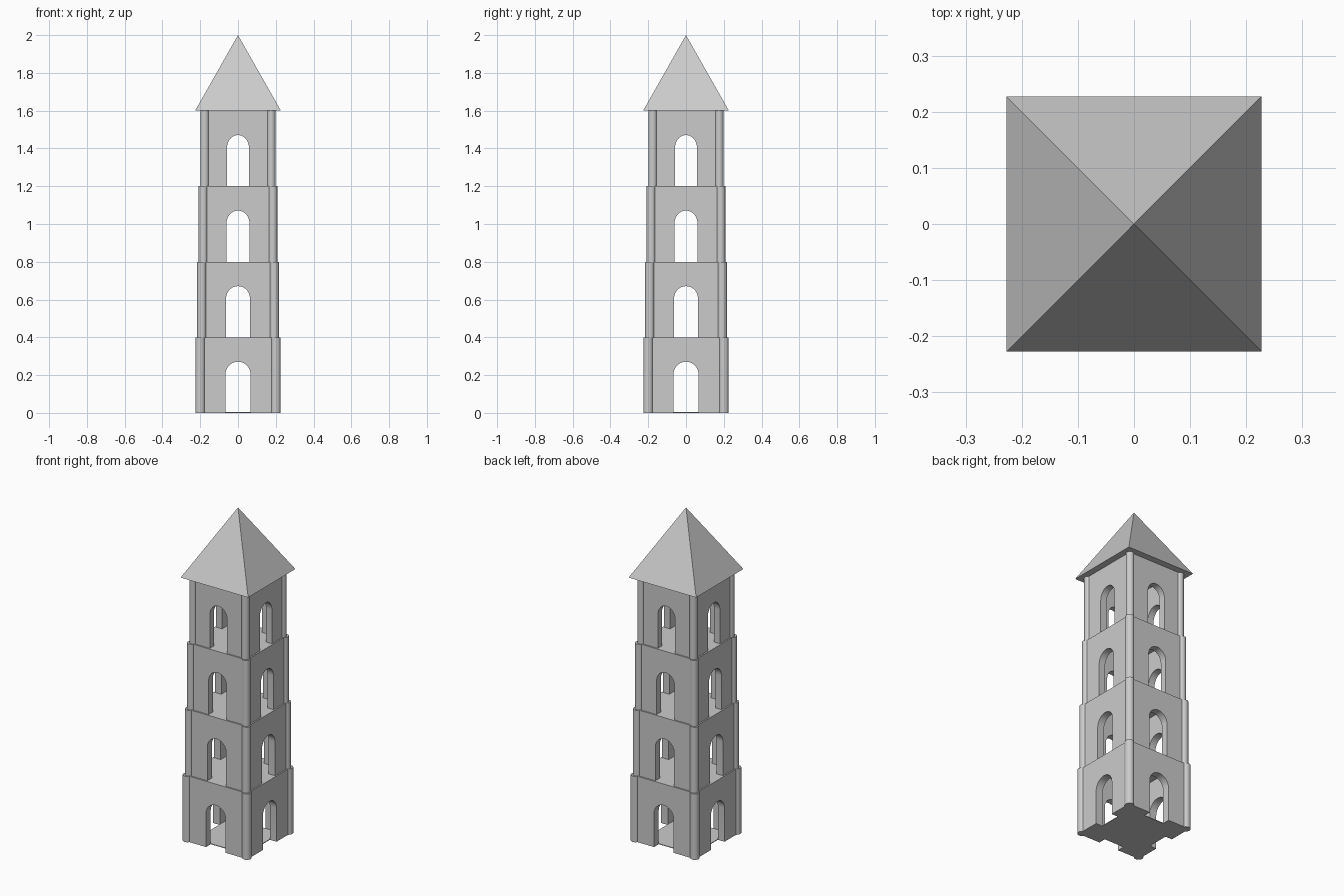
import bpy, bmesh, math
from mathutils import Matrix, Vector

old = bpy.data.objects.get("Cube")
if old:
    bpy.data.objects.remove(old, do_unlink=True)

stone = bpy.data.materials.new("grey_stone")
stone.use_nodes = True
GREY = (0.6, 0.6, 0.6, 1)
stone.diffuse_color = GREY
stone.node_tree.nodes["Principled BSDF"].inputs["Base Color"].default_value = GREY

# Storey sizes at the base; upper storeys shrink in plan only
STOREY = 0.4
SCALES = (1.0, 0.96, 0.92, 0.88)
WALL, THICK = 0.213, 0.045
POST, POST_R = 0.2, 0.026
DOOR, SPRING = 0.066, 0.205


def finish(name, bm):
    bmesh.ops.recalc_face_normals(bm, faces=bm.faces)
    mesh = bpy.data.meshes.new(name)
    bm.to_mesh(mesh)
    bm.free()
    mesh.materials.append(stone)
    obj = bpy.data.objects.new(name, mesh)
    bpy.context.collection.objects.link(obj)
    return obj


def smooth(obj):
    bpy.ops.object.select_all(action="DESELECT")
    obj.select_set(True)
    bpy.context.view_layer.objects.active = obj
    bpy.ops.object.shade_smooth_by_angle(angle=math.radians(35))


def place(scale, z):
    return Matrix.Translation((0, 0, z)) @ Matrix.Diagonal((scale, scale, 1, 1))


def slab(name, half, z, depth):
    bm = bmesh.new()
    bmesh.ops.create_cube(bm, size=1, matrix=Matrix.Translation((0, 0, z + depth / 2))
                          @ Matrix.Diagonal((2 * half, 2 * half, depth, 1)))
    return finish(name, bm)


# Four walls, each an arched outline given thickness
def arched_walls(name, scale, z):
    outline = [(-POST, 0), (-DOOR, 0)]
    steps = 14
    for i in range(steps + 1):
        a = math.pi * (1 - i / steps)
        outline.append((DOOR * math.cos(a), SPRING + DOOR * math.sin(a)))
    outline += [(DOOR, 0), (POST, 0), (POST, STOREY), (-POST, STOREY)]
    bm = bmesh.new()
    for side in range(4):
        turn = place(scale, z) @ Matrix.Rotation(side * math.pi / 2, 4, "Z")
        face = bm.faces.new([bm.verts.new(turn @ Vector((x, -WALL, h))) for x, h in outline])
        ext = bmesh.ops.extrude_face_region(bm, geom=[face], use_keep_orig=True)
        moved = [v for v in ext["geom"] if isinstance(v, bmesh.types.BMVert)]
        inward = turn.to_3x3() @ Vector((0, THICK, 0))
        bmesh.ops.translate(bm, verts=moved, vec=inward)
    smooth(finish(name, bm))


# Round posts at the four corners
def corner_posts(name, scale, z):
    bm = bmesh.new()
    for sx in (-1, 1):
        for sy in (-1, 1):
            spot = Matrix.Translation((sx * POST, sy * POST, STOREY / 2))
            bmesh.ops.create_cone(bm, cap_ends=True, segments=24, radius1=POST_R,
                                  radius2=POST_R, depth=STOREY, matrix=place(scale, z) @ spot)
    smooth(finish(name, bm))


inner = WALL - THICK
slab("ground_floor", inner, 0, 0.004)
for i, s in enumerate(SCALES):
    base = i * STOREY
    arched_walls(f"storey_{i + 1}_walls", s, base)
    corner_posts(f"storey_{i + 1}_posts", s, base)
    if i < len(SCALES) - 1:
        slab(f"storey_{i + 1}_ceiling", (inner + 0.005) * s, base + STOREY - 0.004, 0.004)

# Pyramid roof with a closed underside
bm = bmesh.new()
bmesh.ops.create_cone(bm, cap_ends=True, segments=4, radius1=0.227 * math.sqrt(2), radius2=0,
                      depth=STOREY, matrix=Matrix.Translation((0, 0, 4.5 * STOREY))
                      @ Matrix.Rotation(math.pi / 4, 4, "Z"))
bmesh.ops.remove_doubles(bm, verts=bm.verts, dist=0.0001)
finish("roof", bm)
